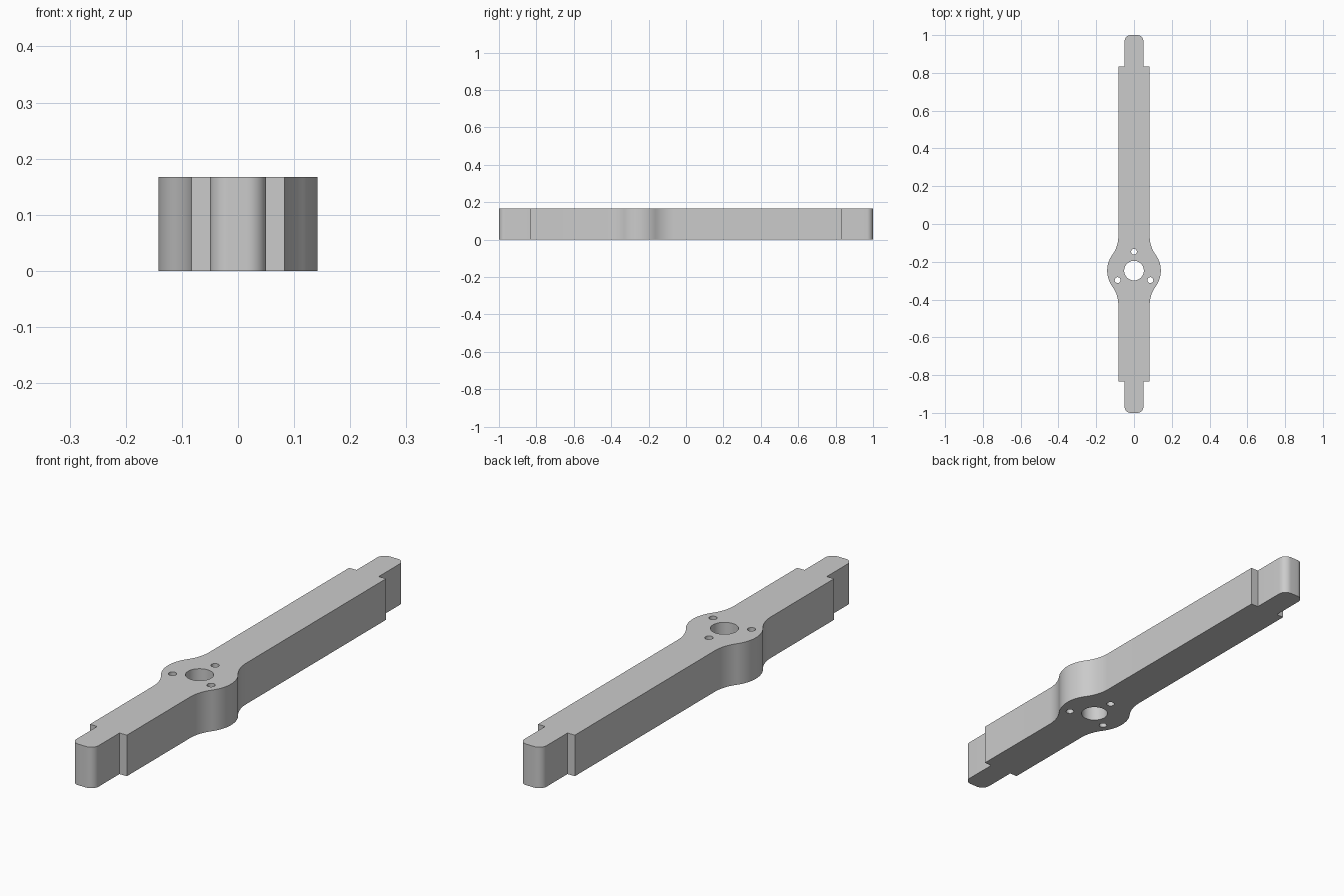
import bpy
from math import sin, cos, pi, sqrt, acos

if "Cube" in bpy.data.objects:
    bpy.data.objects.remove(bpy.data.objects["Cube"])

H = 0.167           # thickness
BODY = 0.083        # body half width
TAB = 0.05          # end tab half width
SHOULDER = 0.833    # y where tabs start
HUB_Y, HUB_R = -0.247, 0.142
FILLET = 0.167      # blend between hub and body
CORNER = 0.033      # tab corner rounding


def arc(cx, cy, r, a0, a1, n):
    return [(cx + r * cos(a0 + (a1 - a0) * i / n),
             cy + r * sin(a0 + (a1 - a0) * i / n)) for i in range(n + 1)]


# Right-hand half of the outline, bottom to top
d = sqrt((HUB_R + FILLET) ** 2 - (BODY + FILLET) ** 2)
t = acos((BODY + FILLET) / (HUB_R + FILLET))
fx = BODY + FILLET
c = TAB - CORNER
right = arc(c, -1 + CORNER, CORNER, -pi / 2, 0, 10)
right += [(TAB, -SHOULDER), (BODY, -SHOULDER)]
right += arc(fx, HUB_Y - d, FILLET, pi, pi - t, 12)
right += arc(0, HUB_Y, HUB_R, -t, t, 24)[1:-1]
right += arc(fx, HUB_Y + d, FILLET, pi + t, pi, 12)
right += [(BODY, SHOULDER), (TAB, SHOULDER)]
right += arc(c, 1 - CORNER, CORNER, 0, pi / 2, 10)
outline = right + [(-x, y) for x, y in reversed(right)]

# Shaft hole and three screw holes
loops = [outline, arc(0, HUB_Y, 0.052, 0, 2 * pi, 48)[:-1]]
for k in range(3):
    a = pi / 2 + k * 2 * pi / 3
    loops.append(arc(0.1 * cos(a), HUB_Y + 0.1 * sin(a), 0.0155,
                     0, 2 * pi, 24)[:-1])

# Filled, extruded profile
curve = bpy.data.curves.new("arm_profile", 'CURVE')
curve.dimensions = '2D'
curve.fill_mode = 'BOTH'
curve.extrude = H / 2
for pts in loops:
    s = curve.splines.new('POLY')
    s.points.add(len(pts) - 1)
    for p, (x, y) in zip(s.points, pts):
        p.co = (x, y, 0, 1)
    s.use_cyclic_u = True
arm = bpy.data.objects.new("arm_plate", curve)
arm.location.z = H / 2
bpy.context.collection.objects.link(arm)
bpy.context.view_layer.objects.active = arm
arm.select_set(True)
bpy.ops.object.convert(target='MESH')

# Weld caps to walls and shade
arm = bpy.context.object
bpy.ops.object.mode_set(mode='EDIT')
bpy.ops.mesh.select_all(action='SELECT')
bpy.ops.mesh.remove_doubles(threshold=0.00005)
bpy.ops.mesh.normals_make_consistent(inside=False)
bpy.ops.object.mode_set(mode='OBJECT')
bpy.ops.object.shade_smooth_by_angle(angle=pi / 6)
